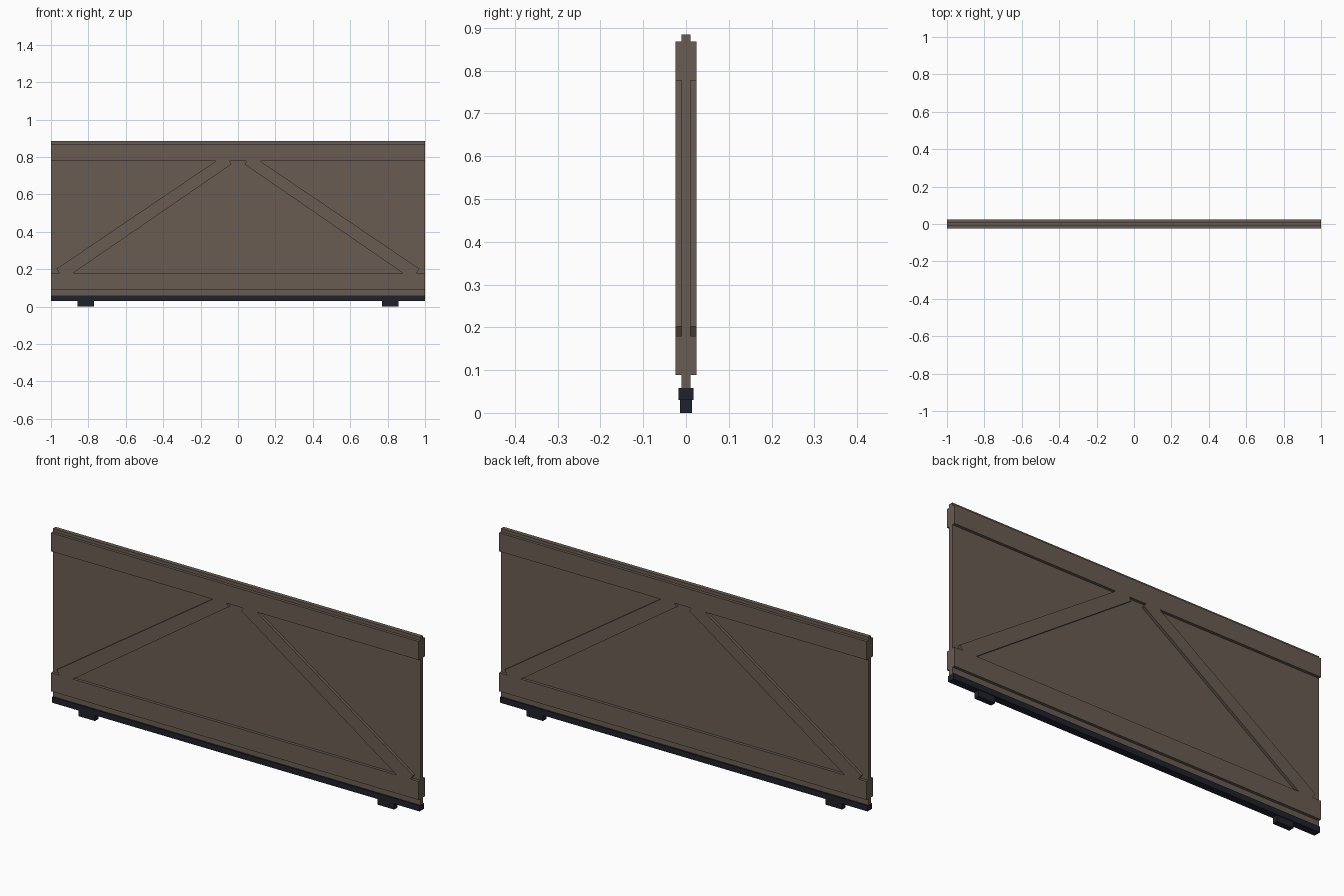
import bpy
import bmesh

if "Cube" in bpy.data.objects:
    bpy.data.objects.remove(bpy.data.objects["Cube"], do_unlink=True)


def make_material(name, rgb):
    mat = bpy.data.materials.new(name)
    mat.use_nodes = True
    mat.diffuse_color = (*rgb, 1)
    mat.node_tree.nodes["Principled BSDF"].inputs["Base Color"].default_value = (*rgb, 1)
    return mat


brown = make_material("weathered brown", (0.141, 0.107, 0.083))
dark = make_material("dark rubber", (0.014, 0.016, 0.025))


def prism(name, outline, half_depth, mat):
    """Extrude an x-z outline symmetrically along y."""
    bm = bmesh.new()
    face = bm.faces.new([bm.verts.new((x, -half_depth, z)) for x, z in outline])
    extruded = bmesh.ops.extrude_face_region(bm, geom=[face])["geom"]
    verts = [v for v in extruded if isinstance(v, bmesh.types.BMVert)]
    bmesh.ops.translate(bm, verts=verts, vec=(0, 2 * half_depth, 0))
    bmesh.ops.recalc_face_normals(bm, faces=bm.faces)
    mesh = bpy.data.meshes.new(name)
    bm.to_mesh(mesh)
    bm.free()
    mesh.materials.append(mat)
    obj = bpy.data.objects.new(name, mesh)
    bpy.context.collection.objects.link(obj)
    return obj


def box(name, x0, x1, z0, z1, half_depth, mat):
    return prism(name, [(x0, z0), (x1, z0), (x1, z1), (x0, z1)], half_depth, mat)


# Thin core panel, with a lip above the top rail and below the bottom rail
box("panel", -1, 1, 0.058, 0.884, 0.0105, brown)

# Horizontal rails standing proud on both sides
RAIL_DEPTH = 0.0245
LOW, HIGH = 0.18, 0.777
box("bottom_rail", -1, 1, 0.089, LOW, RAIL_DEPTH, brown)
box("top_rail", -1, 1, HIGH, 0.868, RAIL_DEPTH, brown)

# Diagonal braces with square-cut ends running into the rails
brace = [(-0.88, LOW), (-0.035, 0.761), (-0.046, HIGH),
         (-0.12, HIGH), (-0.97, 0.202), (-0.955, LOW)]
for side, sign in (("right", 1), ("left", -1)):
    prism(side + "_brace", [(sign * x, z) for x, z in brace], RAIL_DEPTH, brown)

# Dark base strip and its two feet
box("base_strip", -1, 1, 0.03, 0.058, 0.0175, dark)
for side, x in (("right", -0.814), ("left", 0.814)):
    box(side + "_foot", x - 0.045, x + 0.045, 0, 0.03, 0.0135, dark)
